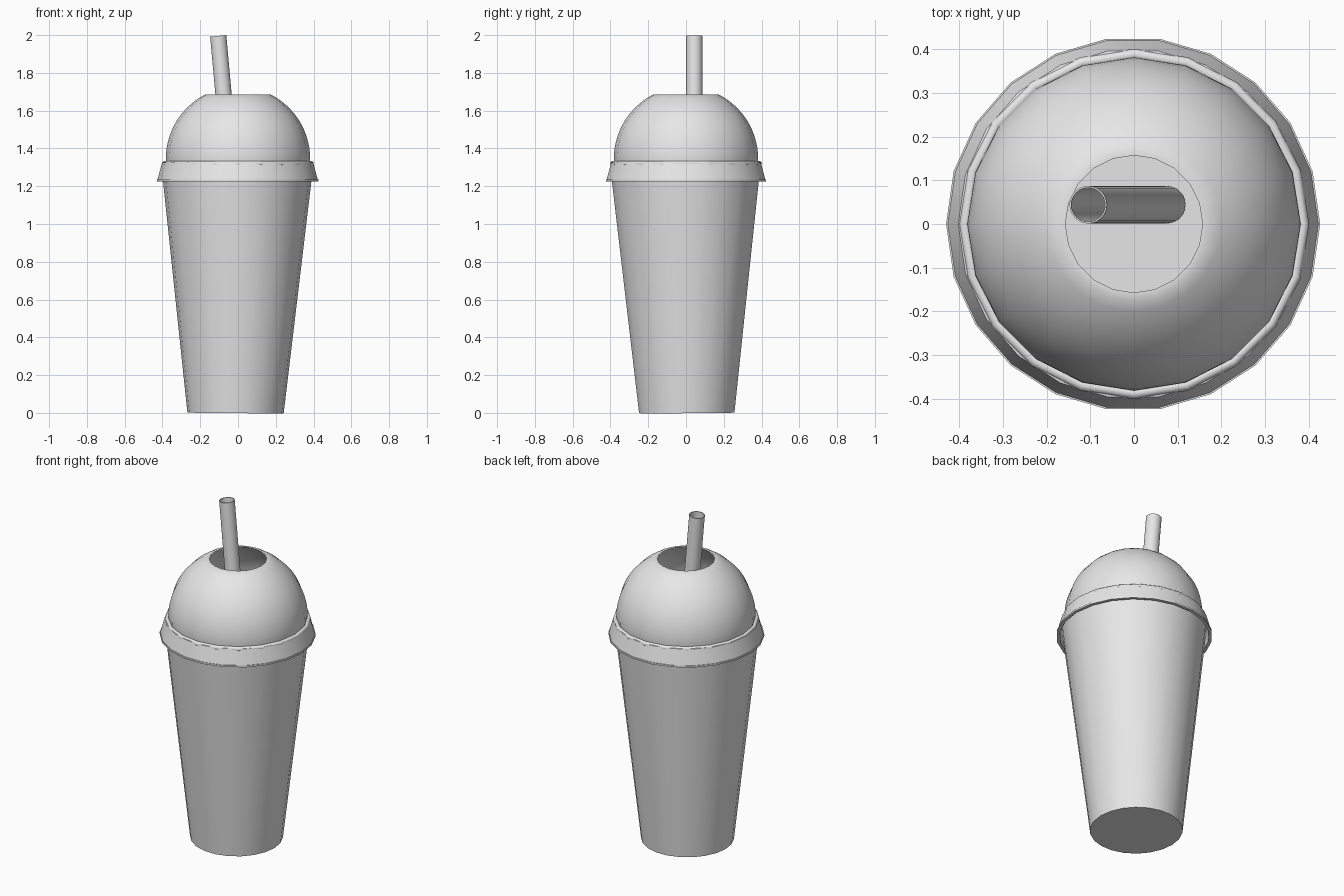
import bpy, bmesh
from math import sin, cos, pi, radians, sqrt, atan2

cube = bpy.data.objects.get("Cube")
if cube:
    bpy.data.objects.remove(cube, do_unlink=True)

# One plain grey for the whole model
grey = bpy.data.materials.new("plain_grey")
grey.use_nodes = True
colour = (0.8, 0.8, 0.8, 1)
grey.diffuse_color = colour
for node in grey.node_tree.nodes:
    if node.type == 'BSDF_PRINCIPLED':
        node.inputs["Base Color"].default_value = colour


def lathe(name, profile, sides, closed=True, angle=35):
    """Spin a (radius, height) profile around z."""
    bm = bmesh.new()
    rings = []
    for i in range(sides):
        a = 2 * pi * i / sides
        rings.append([bm.verts.new((r * cos(a), r * sin(a), z)) for r, z in profile])
    count = len(profile)
    for i in range(sides):
        p, q = rings[i], rings[(i + 1) % sides]
        for j in range(count if closed else count - 1):
            k = (j + 1) % count
            bm.faces.new((p[j], q[j], q[k], p[k]))
    bmesh.ops.remove_doubles(bm, verts=bm.verts, dist=0.0001)
    bmesh.ops.recalc_face_normals(bm, faces=bm.faces)
    mesh = bpy.data.meshes.new(name)
    bm.to_mesh(mesh)
    bm.free()
    mesh.materials.append(grey)
    obj = bpy.data.objects.new(name, mesh)
    bpy.context.collection.objects.link(obj)
    bpy.ops.object.select_all(action='DESELECT')
    obj.select_set(True)
    bpy.context.view_layer.objects.active = obj
    bpy.ops.object.shade_smooth_by_angle(angle=radians(angle))
    return obj


# Tapered cup with a thin wall and a floor
cup = lathe("cup", [(0, 0), (0.255, 0), (0.401, 1.3), (0.391, 1.3),
                    (0.246, 0.015), (0, 0.015)], 22, closed=False)
cup.location = (-0.013, 0.004, 0)
cup.rotation_euler = (0.006, 0.007, 0)

# Domed lid with a round opening
MID, TOP, STEPS = 1.345, 1.685, 14


def arc(radius):
    rise = TOP - MID
    end = atan2(rise, sqrt(radius ** 2 - rise ** 2))
    return [(radius * cos(end * i / STEPS), MID + radius * sin(end * i / STEPS))
            for i in range(STEPS + 1)]


outer, inner = arc(0.382), arc(0.3745)
lathe("dome_lid", [(0.378, 1.3)] + outer + inner[::-1] + [(0.37, 1.3)], 20)

# Rounded bead where the dome meets the skirt
bead = [(0.388 + 0.013 * cos(2 * pi * i / 10), 1.32 + 0.013 * sin(2 * pi * i / 10))
        for i in range(10)]
lathe("lid_bead", bead, 20, angle=50)

# Flared skirt with a thin lip at its lower edge
skirt = lathe("lid_skirt", [(0.385, 1.328), (0.4, 1.325), (0.424, 1.236), (0.428, 1.236),
                            (0.428, 1.226), (0.41, 1.226), (0.412, 1.236), (0.385, 1.318)], 22)
skirt.location.x = -0.002

# Leaning hollow straw resting on the cup floor
straw = lathe("straw", [(0.043, 0), (0.043, 1.984), (0.039, 1.984), (0.039, 0)], 24)
straw.location = (0.075, 0.044, 0.02)
straw.rotation_euler.y = radians(-5.2)
